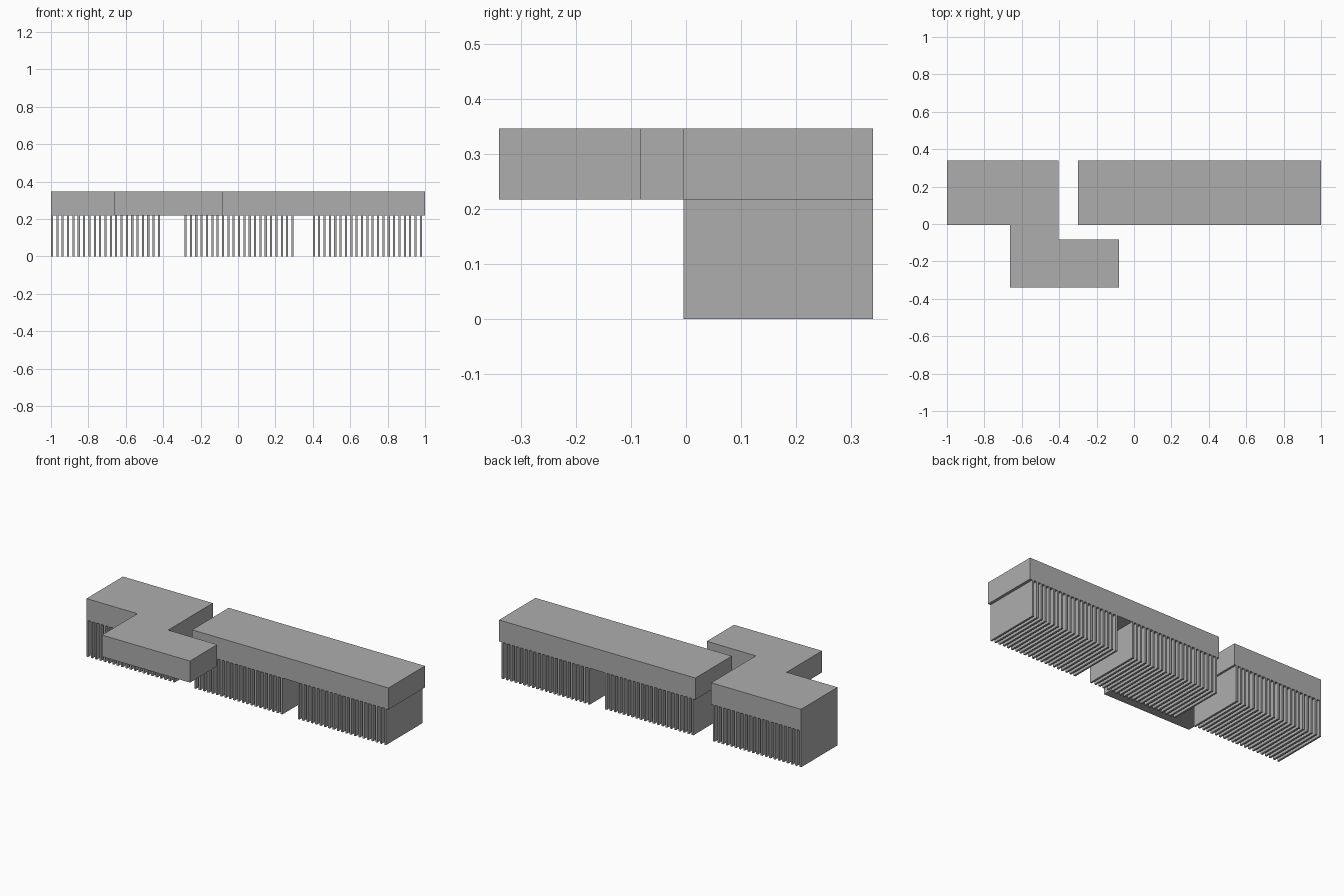
import bpy
import bmesh

cube = bpy.data.objects.get("Cube")
if cube:
    bpy.data.objects.remove(cube, do_unlink=True)

grey = bpy.data.materials.new("plain grey")
grey.use_nodes = True
grey.diffuse_color = (0.42, 0.42, 0.42, 1)
grey.node_tree.nodes["Principled BSDF"].inputs["Base Color"].default_value = grey.diffuse_color

FRONT, BACK = -0.005, 0.34      # depth of the rear row
UNDER, TOP = 0.218, 0.347       # slab heights


def extrude_plan(name, outline, z0, z1):
    """Flat plan outline (counter-clockwise) pulled up into a solid."""
    bm = bmesh.new()
    base = bm.faces.new([bm.verts.new((x, y, z0)) for x, y in outline])
    top = bmesh.ops.extrude_face_region(bm, geom=[base], use_keep_orig=True)["geom"]
    for v in top:
        if isinstance(v, bmesh.types.BMVert):
            v.co.z = z1
    bmesh.ops.recalc_face_normals(bm, faces=bm.faces)
    mesh = bpy.data.meshes.new(name)
    bm.to_mesh(mesh)
    bm.free()
    mesh.materials.append(grey)
    obj = bpy.data.objects.new(name, mesh)
    bpy.context.collection.objects.link(obj)
    return obj


def rectangle(x0, x1, y0, y1):
    return [(x0, y0), (x1, y0), (x1, y1), (x0, y1)]


# Long slab and stepped slab
extrude_plan("long_slab", rectangle(-0.30, 1.0, FRONT, BACK), UNDER, TOP)
extrude_plan("stepped_slab", [
    (-1.0, FRONT), (-0.663, FRONT), (-0.663, -0.34), (-0.08, -0.34),
    (-0.08, -0.082), (-0.405, -0.082), (-0.405, BACK), (-1.0, BACK),
], UNDER, TOP)

# Three rows of thin upright fins below the slabs
COUNT, STEP, THICK = 21, 0.0286, 0.011
for name, start in (("right", -1.0), ("middle", -0.286), ("left", 0.40)):
    fin = extrude_plan(name + "_fins", rectangle(start, start + THICK, FRONT, BACK), 0, UNDER)
    row = fin.modifiers.new("row", 'ARRAY')
    row.count = COUNT
    row.use_relative_offset = False
    row.use_constant_offset = True
    row.constant_offset_displace = (STEP, 0, 0)
